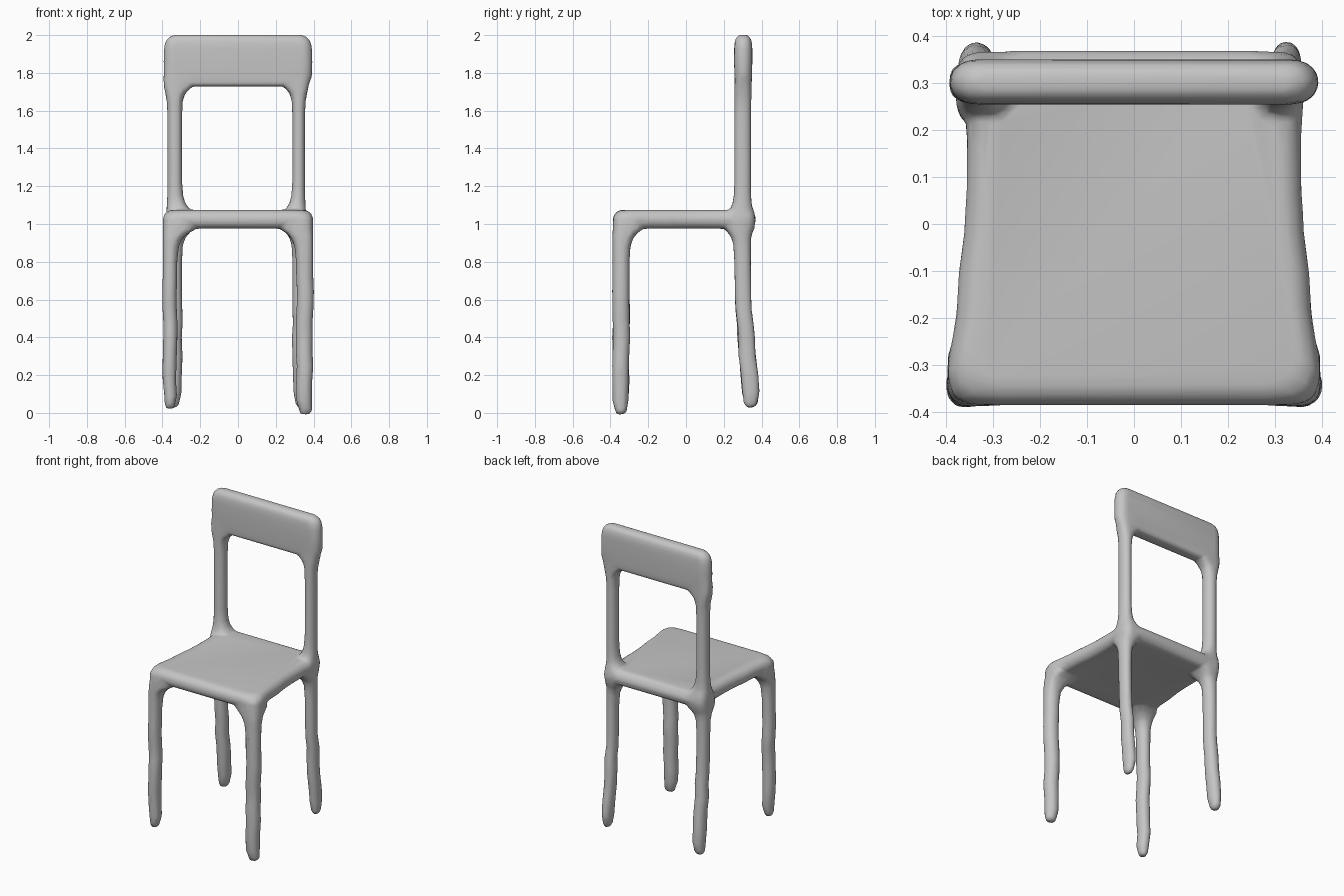
import bpy, bmesh, math, random

random.seed(4)
grey = bpy.data.materials.new("plain grey")
grey.diffuse_color = (0.56, 0.56, 0.56, 1)
parts = []


def skin(name, rings):
    """Skin a stack of closed rings and cap both ends."""
    bm = bmesh.new()
    loops = [[bm.verts.new(p) for p in ring] for ring in rings]
    n = len(loops[0])
    for a, b in zip(loops, loops[1:]):
        for i in range(n):
            j = (i + 1) % n
            bm.faces.new((a[i], a[j], b[j], b[i]))
    bm.faces.new(loops[0][::-1])
    bm.faces.new(loops[-1])
    bmesh.ops.recalc_face_normals(bm, faces=bm.faces)
    mesh = bpy.data.meshes.new(name)
    bm.to_mesh(mesh)
    bm.free()
    obj = bpy.data.objects.new(name, mesh)
    bpy.context.collection.objects.link(obj)
    mesh.materials.append(grey)
    parts.append(obj)


def section(z, x0, x1, y0, y1, n=20):
    """Round where slim, squarer where it flares into a joint."""
    power = 2.1 + 1.1 * min(1, max(0, (x1 - x0 - 0.09) / 0.05))
    ring = []
    for i in range(n):
        t = 2 * math.pi * (i + 0.5) / n
        c, s = math.cos(t), math.sin(t)
        ring.append(((x0 + x1) / 2 + (x1 - x0) / 2 * math.copysign(abs(c) ** (2 / power), c),
                     (y0 + y1) / 2 + (y1 - y0) / 2 * math.copysign(abs(s) ** (2 / power), s), z))
    return ring


def limb(name, side, keys, wobble_top, inner, outer):
    """Loft a right-hand limb with shifted inner and outer faces, flip for the left."""
    rings = []
    for a, b in zip(keys, keys[1:] + keys[-1:]):
        steps = max(1, round((b[0] - a[0]) / 0.08))
        for k in range(steps):
            z, x0, x1, y0, y1 = [p + (q - p) * k / steps for p, q in zip(a, b)]
            x0 += inner * min(1, max(0, (x0 - 0.24) / 0.04))
            x1 += outer
            amount = 0.004 if z < wobble_top else 0.0
            dx, dy = random.uniform(-amount, amount), random.uniform(-amount, amount)
            rings.append([(side * (x + dx), y + dy, zz)
                          for x, y, zz in section(z, x0, x1, y0, y1)])
    skin(name, rings)


# Legs and back posts: (height, inner x, outer x, front y, rear y)
for label, side, foot, slim, inner, outer in (("left", -1, 0.022, 0.014, 0.008, 0.018),
                                              ("right", 1, -0.008, 0.0, 0.0, -0.001)):
    front = [(foot, 0.33, 0.38, -0.365, -0.322), (foot + 0.02, 0.32, 0.389, -0.375, -0.312),
             (foot + 0.07, 0.312, 0.394, -0.386, -0.301), (0.25, 0.309, 0.398, -0.389, -0.299),
             (0.80, 0.307, 0.399, -0.390, -0.298), (0.88, 0.299, 0.399, -0.390, -0.294),
             (0.92, 0.283, 0.399, -0.390, -0.281), (0.95, 0.258, 0.398, -0.389, -0.260),
             (0.972, 0.225, 0.398, -0.388, -0.228), (1.03, 0.225, 0.396, -0.386, -0.228),
             (1.05, 0.23, 0.385, -0.375, -0.23)]
    limb("front_leg_" + label, side, front, 0.7, slim, 0.0)

    back = [(0.028, 0.312, 0.342, 0.32, 0.36), (0.05, 0.300, 0.350, 0.306, 0.378),
            (0.11, 0.290, 0.355, 0.296, 0.389), (0.20, 0.288, 0.357, 0.288, 0.383),
            (0.40, 0.287, 0.358, 0.274, 0.363), (0.55, 0.288, 0.357, 0.260, 0.347),
            (0.80, 0.288, 0.357, 0.255, 0.344), (0.89, 0.283, 0.358, 0.250, 0.344),
            (0.93, 0.270, 0.360, 0.238, 0.346), (0.955, 0.252, 0.361, 0.220, 0.352),
            (0.975, 0.235, 0.362, 0.205, 0.362), (1.02, 0.235, 0.363, 0.21, 0.369),
            (1.065, 0.242, 0.361, 0.225, 0.362), (1.085, 0.257, 0.360, 0.236, 0.353),
            (1.11, 0.272, 0.359, 0.246, 0.348), (1.15, 0.282, 0.357, 0.252, 0.345),
            (1.22, 0.287, 0.356, 0.255, 0.344), (1.58, 0.287, 0.356, 0.255, 0.344),
            (1.65, 0.284, 0.360, 0.255, 0.346), (1.69, 0.273, 0.367, 0.255, 0.348),
            (1.715, 0.253, 0.372, 0.255, 0.348), (1.73, 0.235, 0.375, 0.256, 0.348),
            (1.77, 0.23, 0.377, 0.257, 0.348), (1.82, 0.25, 0.372, 0.265, 0.34)]
    limb("back_post_" + label, side, back, 0.6, inner, outer)

# Seat: waisted outline, right half front to rear, then mirrored
half = [(0.0, -0.387), (0.15, -0.387), (0.30, -0.387), (0.355, -0.381), (0.387, -0.358),
        (0.398, -0.32), (0.390, -0.26), (0.379, -0.19), (0.374, -0.10), (0.363, -0.02),
        (0.358, 0.07), (0.357, 0.18), (0.361, 0.25), (0.366, 0.30), (0.360, 0.34),
        (0.335, 0.365), (0.25, 0.370), (0.12, 0.370), (0.0, 0.370)]
outline = half + [(-x, y) for x, y in half[-2:0:-1]]
levels = []
for k in range(13):
    a = math.pi * (k / 12 - 0.5)
    inset = 0.050 * (1 - math.cos(a))
    levels.append([(x * (1 - inset / 0.385), y * (1 - inset / 0.375), 1.025 + 0.05 * math.sin(a))
                   for x, y in outline])
skin("seat", levels)

# Backrest: broad rounded board, softened at its top and bottom edges
board = [(1.728, 0.345, 0.028), (1.735, 0.365, 0.039), (1.75, 0.382, 0.045), (1.79, 0.394, 0.047),
         (1.86, 0.395, 0.048), (1.93, 0.393, 0.048), (1.96, 0.387, 0.046), (1.98, 0.376, 0.040),
         (1.994, 0.358, 0.030), (2.002, 0.335, 0.018)]
rings = []
for z, w, d in board:
    r = min(d, 0.046)
    ring = []
    for end in (1, -1):
        for k in range(9):
            a = math.pi * (k / 8 - 0.5)
            ring.append((end * (w - r * 1.2 + r * 1.2 * math.cos(a)), 0.303 + end * d * math.sin(a), z))
    rings.append(ring)
skin("backrest", rings)

# Fuse everything into one moulded shell with soft joints and coarse facets
bpy.ops.object.select_all(action='DESELECT')
for obj in parts:
    obj.select_set(True)
chair = parts[0]
bpy.context.view_layer.objects.active = chair
bpy.ops.object.join()
chair.name = chair.data.name = "chair_frame"
fuse = chair.modifiers.new("fuse", 'REMESH')
fuse.mode, fuse.voxel_size = 'VOXEL', 0.009
soften = chair.modifiers.new("soften", 'SMOOTH')
soften.factor, soften.iterations = 0.5, 6
facets = chair.modifiers.new("facets", 'DECIMATE')
facets.ratio = 0.06
for mod in ("fuse", "soften", "facets"):
    bpy.ops.object.modifier_apply(modifier=mod)
if not chair.data.materials:
    chair.data.materials.append(grey)
bpy.ops.object.shade_smooth_by_angle(angle=math.radians(40))
